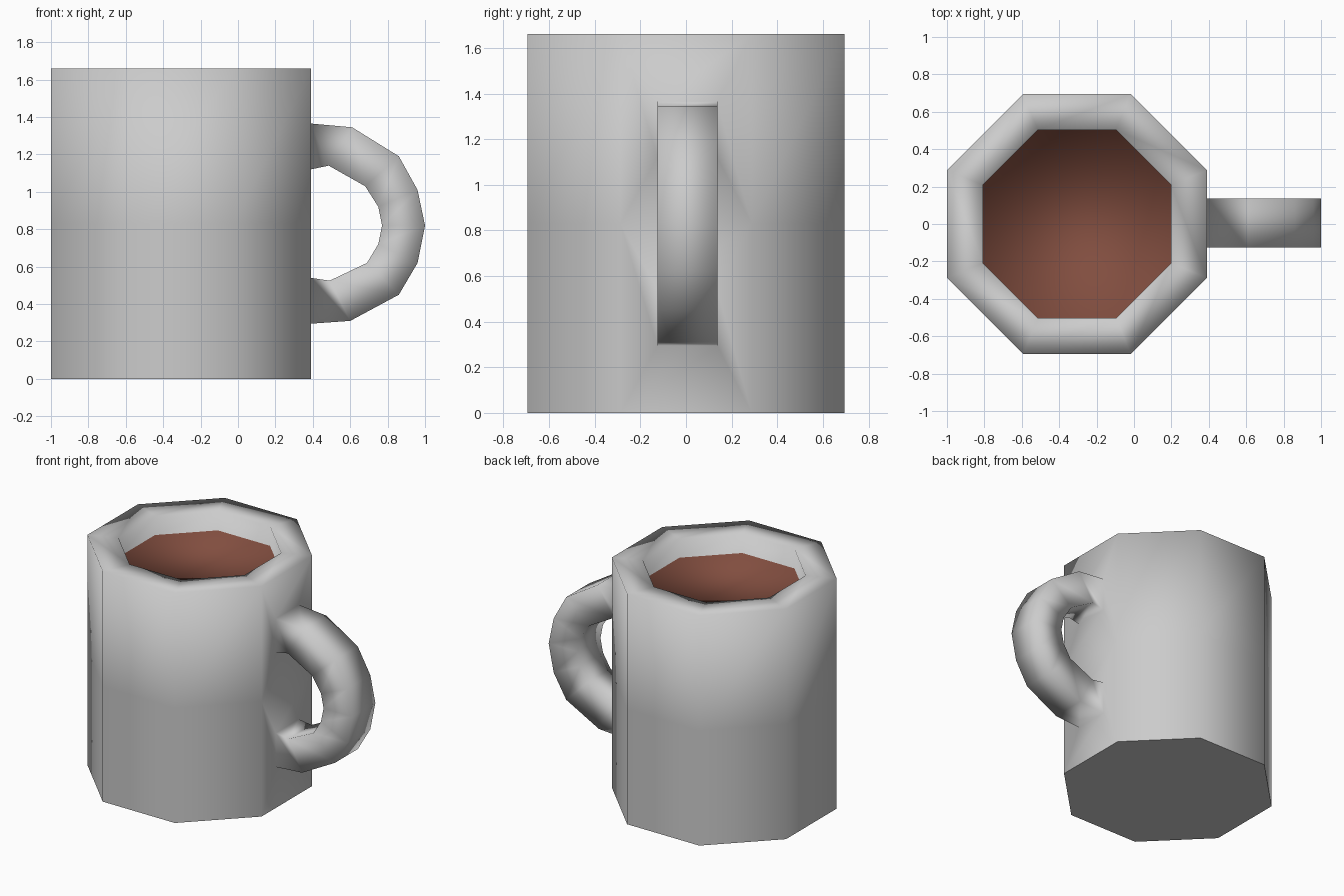
import bpy, bmesh, math

if "Cube" in bpy.data.objects:
    bpy.data.objects.remove(bpy.data.objects["Cube"])

CX, H, MID = -0.305, 1.66, 0.83
R_OUT, R_IN, LIQUID_Z = 0.695, 0.503, 1.52      # flat-to-centre radii
Y0, Y1 = -0.125, 0.137                          # handle width

bm = bmesh.new()


def ring(apothem, z):
    r = apothem / math.cos(math.pi / 8)
    return [bm.verts.new((CX + r * math.cos(a), r * math.sin(a), z))
            for a in (math.radians(-22.5 + 45 * i) for i in range(8))]


def bridge(a, b, skip=()):
    n = len(a)
    for i in range(n):
        if i not in skip:
            j = (i + 1) % n
            bm.faces.new((a[i], a[j], b[j], b[i]))


# octagonal body: outer wall, rim, inner wall (right-hand panels left open for the handle)
bottom, middle, top = ring(R_OUT, 0), ring(R_OUT, MID), ring(R_OUT, H)
rim, surface = ring(R_IN, H), ring(R_IN, LIQUID_Z)
bridge(bottom, middle, skip=(0,))
bridge(middle, top, skip=(0,))
bridge(top, rim)
bridge(rim, surface)
base = bm.faces.new(bottom[::-1])
liquid = bm.faces.new(surface)

# handle: square section swept through matching outer / inner profile points
outer = [(0.39, 1.365), (0.61, 1.345), (0.86, 1.19), (0.96, 1.01), (1.0, 0.82),
         (0.96, 0.62), (0.86, 0.45), (0.60, 0.31), (0.39, 0.295)]
inner = [(0.39, 1.12), (0.485, 1.14), (0.68, 1.03), (0.75, 0.92), (0.77, 0.82),
         (0.75, 0.72), (0.69, 0.62), (0.49, 0.525), (0.39, 0.54)]
sections = [[bm.verts.new(p) for p in ((xi, Y0, zi), (xi, Y1, zi), (xo, Y1, zo), (xo, Y0, zo))]
            for (xo, zo), (xi, zi) in zip(outer, inner)]
for a, b in zip(sections, sections[1:]):
    bridge(a, b)

# wall panels framing both handle roots
s = sections[0]
bridge([middle[0], middle[1], top[1], top[0]], s)
s = sections[-1]
bridge([bottom[0], bottom[1], middle[1], middle[0]], [s[3], s[2], s[1], s[0]])

bmesh.ops.recalc_face_normals(bm, faces=bm.faces[:])
for f in bm.faces:
    f.smooth = f is not base
base.smooth = False
liquid.material_index = 1

mesh = bpy.data.meshes.new("mug")
bm.to_mesh(mesh)
bm.free()
for name, col in (("ceramic", (0.8, 0.8, 0.8, 1)), ("drink", (0.22, 0.075, 0.05, 1))):
    mat = bpy.data.materials.new(name)
    mat.diffuse_color = col
    mat.use_nodes = True
    mat.node_tree.nodes["Principled BSDF"].inputs["Base Color"].default_value = mat.diffuse_color
    mesh.materials.append(mat)
mug = bpy.data.objects.new("mug", mesh)
bpy.context.collection.objects.link(mug)
